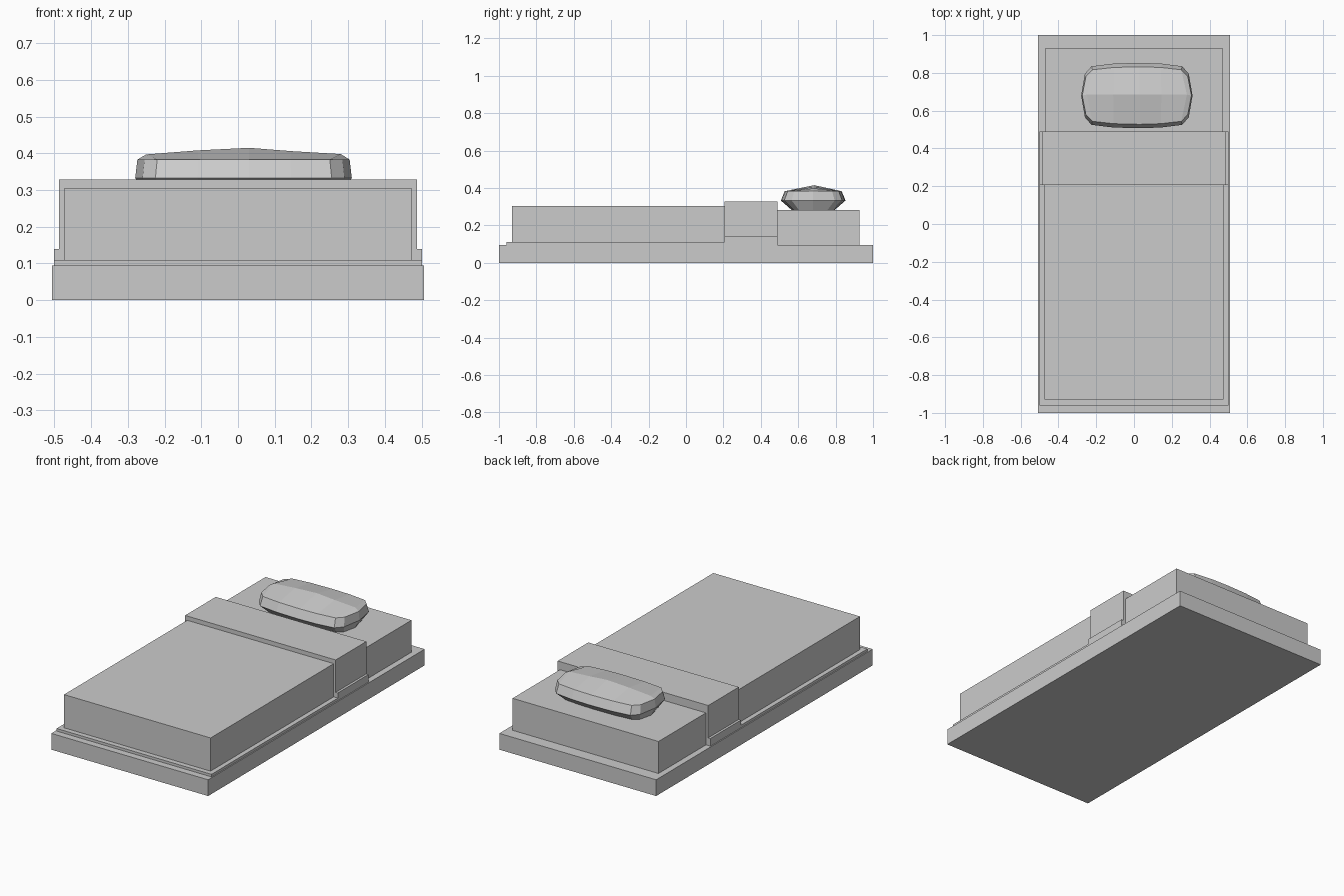
import bpy
import bmesh

if "Cube" in bpy.data.objects:
    bpy.data.objects.remove(bpy.data.objects["Cube"])


def new_object(name, bm):
    bmesh.ops.recalc_face_normals(bm, faces=bm.faces[:])
    mesh = bpy.data.meshes.new(name)
    bm.to_mesh(mesh)
    bm.free()
    obj = bpy.data.objects.new(name, mesh)
    bpy.context.collection.objects.link(obj)
    return obj


def slab(name, x, y, z):
    """Box from half width x, and (min, max) ranges in y and z."""
    bm = bmesh.new()
    bmesh.ops.create_cube(bm, size=1)
    for v in bm.verts:
        v.co = (v.co.x * 2 * x,
                y[0] + (v.co.y + 0.5) * (y[1] - y[0]),
                z[0] + (v.co.z + 0.5) * (z[1] - z[0]))
    return new_object(name, bm)


# Bed frame and mattress
slab("bed_base", 0.507, (-1.0, 1.0), (0.0, 0.095))
slab("mattress", 0.472, (-0.928, 0.928), (0.095, 0.282))

# Blanket with its thin skirt resting on the base
slab("blanket", 0.474, (-0.93, 0.207), (0.11, 0.304))
slab("blanket_skirt", 0.501, (-0.96, 0.207), (0.095, 0.11))

# Folded-over end of the blanket
slab("blanket_fold", 0.487, (0.207, 0.49), (0.14, 0.329))
slab("fold_skirt", 0.501, (0.207, 0.49), (0.095, 0.14))

# Pillow: three stacked outlines closed by a gently peaked top
CX, CY = 0.015, 0.68
front = [(-0.24, -0.155), (-0.125, -0.169), (0.015, -0.173), (0.13, -0.169), (0.24, -0.155)]
right_end = [(0.275, -0.115), (0.295, 0.0), (0.275, 0.115)]
outline = (front + right_end
           + [(x, -y) for x, y in reversed(front)]
           + [(-x, -y) for x, y in right_end])
bm = bmesh.new()
rings = []
for sx, sy, z in [(0.90, 0.66, 0.282), (1.0, 1.0, 0.333), (0.98, 0.88, 0.383)]:
    rings.append([bm.verts.new((CX + x * sx, CY + y * sy, z)) for x, y in outline])
n = len(outline)
for low, high in zip(rings, rings[1:]):
    for i in range(n):
        j = (i + 1) % n
        bm.faces.new((low[i], low[j], high[j], high[i]))
bm.faces.new(rings[0][::-1])

ridge = [bm.verts.new((CX + x, CY + 0.005, z)) for x, z in
         [(-0.265, 0.397), (-0.125, 0.408), (0.015, 0.415), (0.13, 0.406), (0.265, 0.398)]]
top = rings[-1]
for i in range(4):
    bm.faces.new((top[i], top[i + 1], ridge[i + 1], ridge[i]))
    bm.faces.new((top[12 - i], ridge[i], ridge[i + 1], top[11 - i]))
for a, r in ((4, 4), (12, 0)):
    bm.faces.new((top[a], top[a + 1], top[a + 2], ridge[r]))
    bm.faces.new((top[a + 2], top[a + 3], top[(a + 4) % n], ridge[r]))
new_object("pillow", bm)
